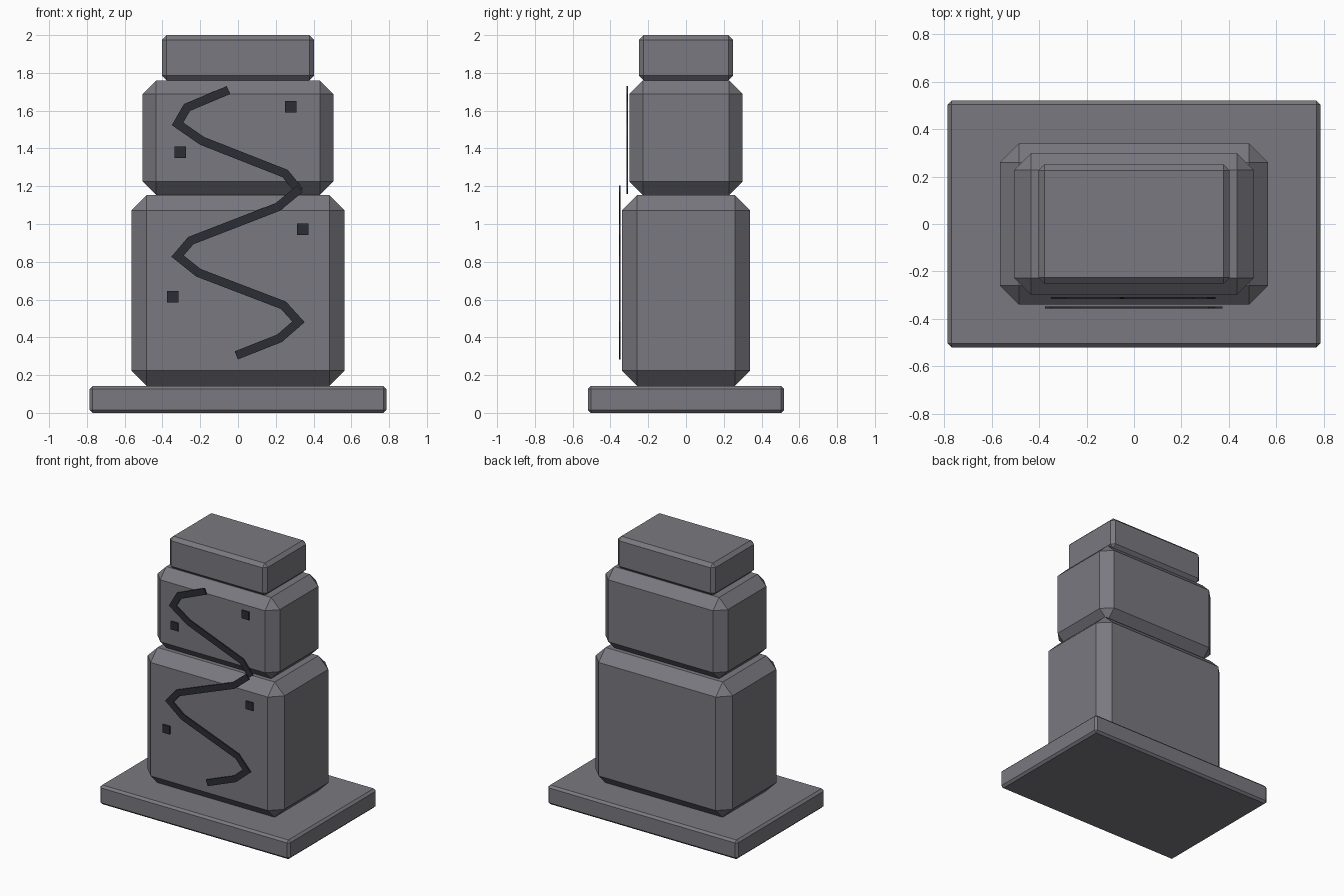
import bpy, bmesh
from mathutils import Vector

if "Cube" in bpy.data.objects:
    bpy.data.objects.remove(bpy.data.objects["Cube"])


def material(name, rgb):
    m = bpy.data.materials.new(name)
    m.diffuse_color = (*rgb, 1)
    m.use_nodes = True
    m.node_tree.nodes["Principled BSDF"].inputs["Base Color"].default_value = m.diffuse_color
    return m


STONE = material("grey stone", (0.195, 0.19, 0.215))
DARK = material("dark inlay", (0.025, 0.026, 0.036))


def finish(bm, name, mat):
    bmesh.ops.recalc_face_normals(bm, faces=bm.faces)
    me = bpy.data.meshes.new(name)
    bm.to_mesh(me)
    bm.free()
    me.materials.append(mat)
    ob = bpy.data.objects.new(name, me)
    bpy.context.collection.objects.link(ob)
    return ob


def block(name, mat, size, centre, chamfer=0):
    bm = bmesh.new()
    bmesh.ops.create_cube(bm, size=1)
    for v in bm.verts:
        v.co = Vector(c + s * a for c, s, a in zip(centre, size, v.co))
    if chamfer:
        bmesh.ops.bevel(bm, geom=bm.edges[:], offset=chamfer, segments=1,
                        profile=0.5, affect='EDGES')
    return finish(bm, name, mat)


def ribbon(name, points, y, width=0.046, thick=0.009):
    """Flat mitred band along x,z points, standing in front of a wall."""
    pts = [Vector(p) for p in points]
    dirs = [(b - a).normalized() for a, b in zip(pts, pts[1:])]
    pts[0] -= dirs[0] * 0.01
    pts[-1] += dirs[-1] * 0.01
    bm = bmesh.new()
    rings = []
    for i, p in enumerate(pts):
        d0, d1 = dirs[max(i - 1, 0)], dirs[min(i, len(dirs) - 1)]
        n0 = Vector((-d0.y, d0.x))
        n = (n0 + Vector((-d1.y, d1.x))).normalized()
        n *= width / 2 / n.dot(n0)
        rings.append([bm.verts.new((q.x, yy, q.y)) for q, yy in
                      ((p + n, y), (p - n, y), (p - n, y + thick), (p + n, y + thick))])
    for a, b in zip(rings, rings[1:]):
        for k in range(4):
            bm.faces.new((a[k], a[k - 1], b[k - 1], b[k]))
    bm.faces.new(rings[0])
    bm.faces.new(rings[-1])
    return finish(bm, name, DARK)


# Stacked chamfered stones: name, width, depth, bottom, top, chamfer
for name, w, d, z0, z1, c in (
        ("base_slab", 1.57, 1.04, 0.0, 0.143, 0.016),
        ("lower_block", 1.13, 0.68, 0.143, 1.153, 0.081),
        ("upper_block", 1.01, 0.60, 1.153, 1.76, 0.072),
        ("cap_block", 0.806, 0.50, 1.76, 2.0, 0.025)):
    block(name, STONE, (w, d, z1 - z0), (0, 0, (z0 + z1) / 2), c)

# Winding inlay on the front of each block
LOW_Y, UP_Y = -0.356, -0.316
ribbon("upper_winding_band", [(-0.06, 1.705), (-0.27, 1.617), (-0.32, 1.53), (-0.19, 1.44),
                              (0.25, 1.267), (0.32, 1.18)], UP_Y)
ribbon("lower_winding_band", [(0.32, 1.18), (0.21, 1.09), (-0.25, 0.912), (-0.32, 0.83),
                              (-0.21, 0.742), (0.24, 0.57), (0.32, 0.482), (0.22, 0.395),
                              (0.0, 0.308)], LOW_Y)

# Small square studs beside the band
for i, (x, z, y) in enumerate(((0.28, 1.62, UP_Y), (-0.305, 1.38, UP_Y),
                               (0.342, 0.973, LOW_Y), (-0.346, 0.614, LOW_Y))):
    block(f"square_stud_{i + 1}", DARK, (0.06, 0.009, 0.06), (x, y + 0.0045, z))
